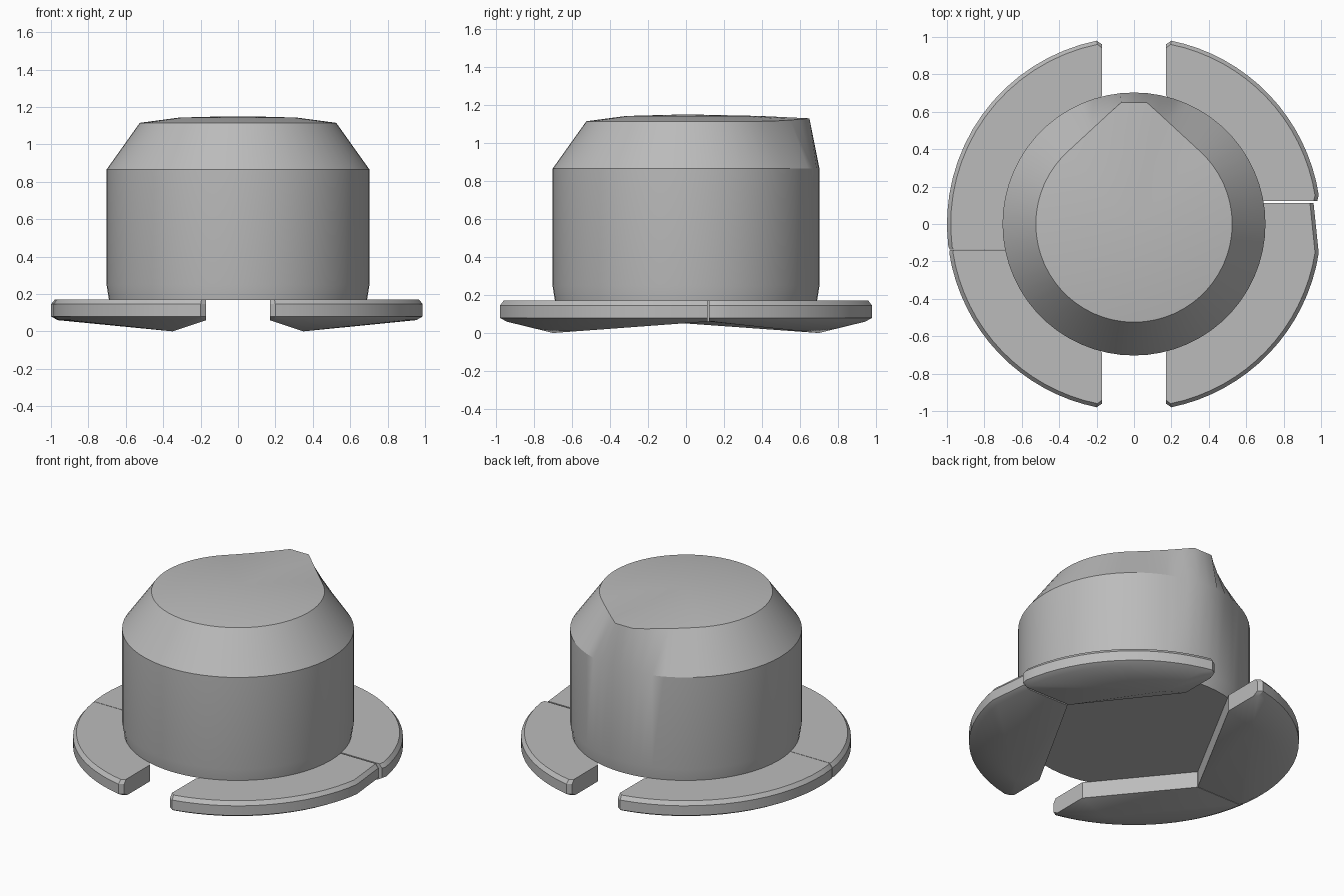
import bpy, bmesh
from math import sin, cos, radians, degrees, pi, atan2, hypot

cube = bpy.data.objects.get("Cube")
if cube:
    bpy.data.objects.remove(cube)

grey = bpy.data.materials.new("plain_grey")
grey.use_nodes = True
grey.diffuse_color = (0.5, 0.5, 0.5, 1)
grey.node_tree.nodes["Principled BSDF"].inputs["Base Color"].default_value = grey.diffuse_color


def loft(name, loops, bottom_point=None):
    """Skin a stack of loops from bottom to top, then close both ends."""
    bm = bmesh.new()
    rings = [[bm.verts.new(p) for p in loop] for loop in loops]
    n = len(rings[0])
    for low, high in zip(rings, rings[1:]):
        for i in range(n):
            j = (i + 1) % n
            bm.faces.new((low[i], low[j], high[j], high[i]))
    bm.faces.new(rings[-1])
    if bottom_point:
        tip = bm.verts.new(bottom_point)
        for i in range(n):
            bm.faces.new((tip, rings[0][(i + 1) % n], rings[0][i]))
    else:
        bm.faces.new(rings[0][::-1])
    bmesh.ops.recalc_face_normals(bm, faces=bm.faces)
    mesh = bpy.data.meshes.new(name)
    bm.to_mesh(mesh)
    bm.free()
    mesh.materials.append(grey)
    ob = bpy.data.objects.new(name, mesh)
    bpy.context.collection.objects.link(ob)
    bpy.ops.object.select_all(action="DESELECT")
    ob.select_set(True)
    bpy.context.view_layer.objects.active = ob
    bpy.ops.object.shade_smooth_by_angle(angle=radians(28))
    return ob


# Knob body: round drum, sloped shoulder and a top drawn out to a pointer at the back
SIDES = 60
TOP_R, TIP_Y, TIP_HALF = 0.525, 0.65, 0.07
tip_angle = atan2(TIP_HALF, TIP_Y)
tangent_angle = radians(42.7)


def top_radius(a):
    """Outline of the top: a circle joined to the pointer by straight tangents."""
    d = abs((a - pi / 2 + pi) % (2 * pi) - pi)
    if d < tip_angle:
        return TIP_Y / cos(d)
    if d < tangent_angle:
        return TOP_R / cos(tangent_angle - d)
    return TOP_R


angles = [2 * pi * i / SIDES for i in range(SIDES)]


def circle(r, z):
    return [(r * cos(a), r * sin(a), z) for a in angles]


def top_loop(scale, z, lift=0):
    loop = []
    for a in angles:
        r = top_radius(a)
        loop.append((r * scale * cos(a), r * scale * sin(a), z + lift * (r - TOP_R)))
    return loop


loft("knob_body", [circle(0.69, 0.168), circle(0.703, 0.25), circle(0.703, 0.865),
                   top_loop(1, 1.115, 0.12), top_loop(0.6, 1.143), top_loop(0.1, 1.15)])


# Flange: four wedge-bottomed segments, each with a straight inner wall
def flange_segment(name, sx, sy, seam, seam_x, start):
    stop, steps = 78.5, 16
    outline = [(0.17, 0.69), (0.62, seam), (seam_x, seam)]
    for i in range(steps + 1):
        a = radians(start + (stop - start) * i / steps)
        outline.append((cos(a), sin(a)))
    outline.append((0.17, 0.96))

    def layer(scale, z):
        loop = []
        for x, y in outline:
            s = scale if hypot(x, y) > 0.9 else 1
            loop.append((sx * max(x * s, 0.17), sy * (y if y == seam else y * s), z))
        return loop

    loft(name, [layer(0.965, 0.06), layer(1, 0.08), layer(1, 0.145), layer(0.98, 0.17)],
         (sx * 0.35, sy * 0.7, 0))


flange_segment("flange_back_left", 1, 1, 0.122, 0.98, 9)
flange_segment("flange_front_left", 1, -1, -0.112, 0.96, 9)
flange_segment("flange_back_right", -1, 1, -0.137, 0.985, -7)
flange_segment("flange_front_right", -1, -1, 0.14, 0.985, 9)
